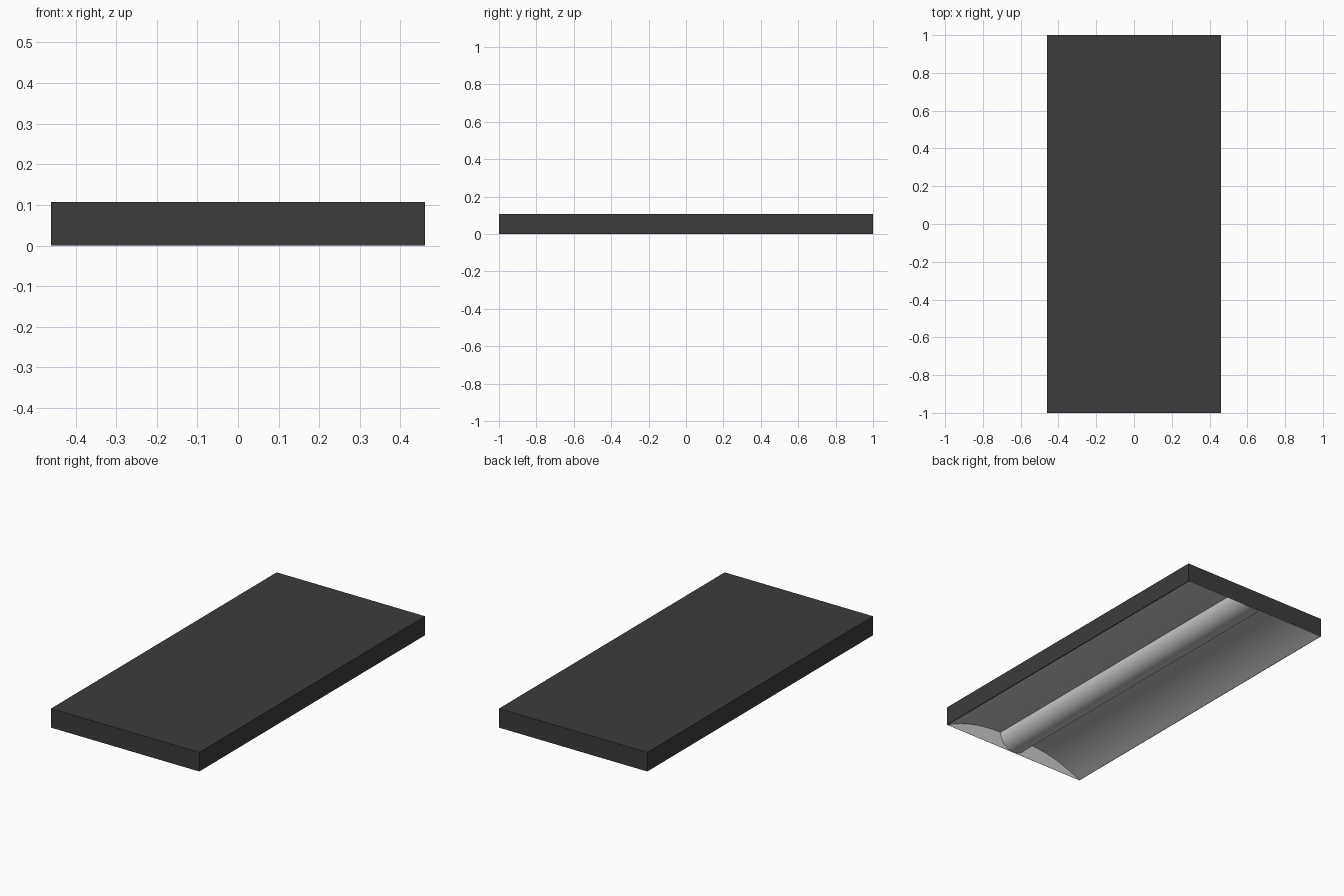
import bpy, bmesh, math

if "Cube" in bpy.data.objects:
    bpy.data.objects.remove(bpy.data.objects["Cube"])

HALF_W, HALF_L, HEIGHT = 0.46, 1.0, 0.107
RIDGE = 0.09          # radius of the central tube cover
INSET = 0.002         # gap between liner and housing


def make_object(name, bm):
    mesh = bpy.data.meshes.new(name)
    bm.to_mesh(mesh)
    bm.free()
    obj = bpy.data.objects.new(name, mesh)
    bpy.context.collection.objects.link(obj)
    return obj


def extrude_profile(name, pts, half_len, end_caps):
    """Sweep an open x-z profile (running -x to +x) along y, facing down."""
    bm = bmesh.new()
    front = [bm.verts.new((x, -half_len, z)) for x, z in pts]
    back = [bm.verts.new((x, half_len, z)) for x, z in pts]
    for i in range(len(pts) - 1):
        bm.faces.new((front[i], back[i], back[i + 1], front[i + 1]))
    if end_caps:
        bm.faces.new(front)
        bm.faces.new(list(reversed(back)))
    bm.normal_update()
    # every face looks into the open underside
    for f in bm.faces:
        n, c = f.normal, f.calc_center_median()
        flip = n.y * c.y > 0 if abs(n.y) > 0.5 else n.z > 0
        if flip:
            f.normal_flip()
    obj = make_object(name, bm)
    bpy.ops.object.select_all(action='DESELECT')
    obj.select_set(True)
    bpy.context.view_layer.objects.active = obj
    bpy.ops.object.shade_smooth_by_angle(angle=math.radians(30))
    return obj


# Dark outer housing: box open at the bottom
bm = bmesh.new()
bmesh.ops.create_cube(bm, size=1.0)
for v in bm.verts:
    v.co = (v.co.x * 2 * HALF_W, v.co.y * 2 * HALF_L, (v.co.z + 0.5) * HEIGHT)
bm.normal_update()
bmesh.ops.delete(bm, geom=[f for f in bm.faces if f.normal.z < -0.5],
                 context='FACES_ONLY')
housing = make_object("housing", bm)
dark = bpy.data.materials.new("dark_metal")
dark.diffuse_color = (0.045, 0.045, 0.045, 1)
dark.use_nodes = True
dark.node_tree.nodes["Principled BSDF"].inputs["Base Color"].default_value = dark.diffuse_color
housing.data.materials.append(dark)

# Reflector liner: two mirrored arcs rising from the rims, with end panels
edge = HALF_W - INSET
span = edge - RIDGE
radius = (span ** 2 + RIDGE ** 2) / (2 * RIDGE)
sweep = math.asin(span / radius)
steps = 16
right = []
for i in range(steps + 1):
    a = sweep * i / steps
    right.append((RIDGE + radius * math.sin(a),
                  RIDGE - radius * (1 - math.cos(a))))
left = [(-x, z) for x, z in reversed(right)]
extrude_profile("reflector", left + right, HALF_L - INSET, True)

# Central half-round tube cover
arc = [(-RIDGE * math.cos(math.pi * i / 24),
        RIDGE + 0.001 - RIDGE * math.sin(math.pi * i / 24)) for i in range(25)]
extrude_profile("tube_cover", arc, HALF_L - INSET, False)
